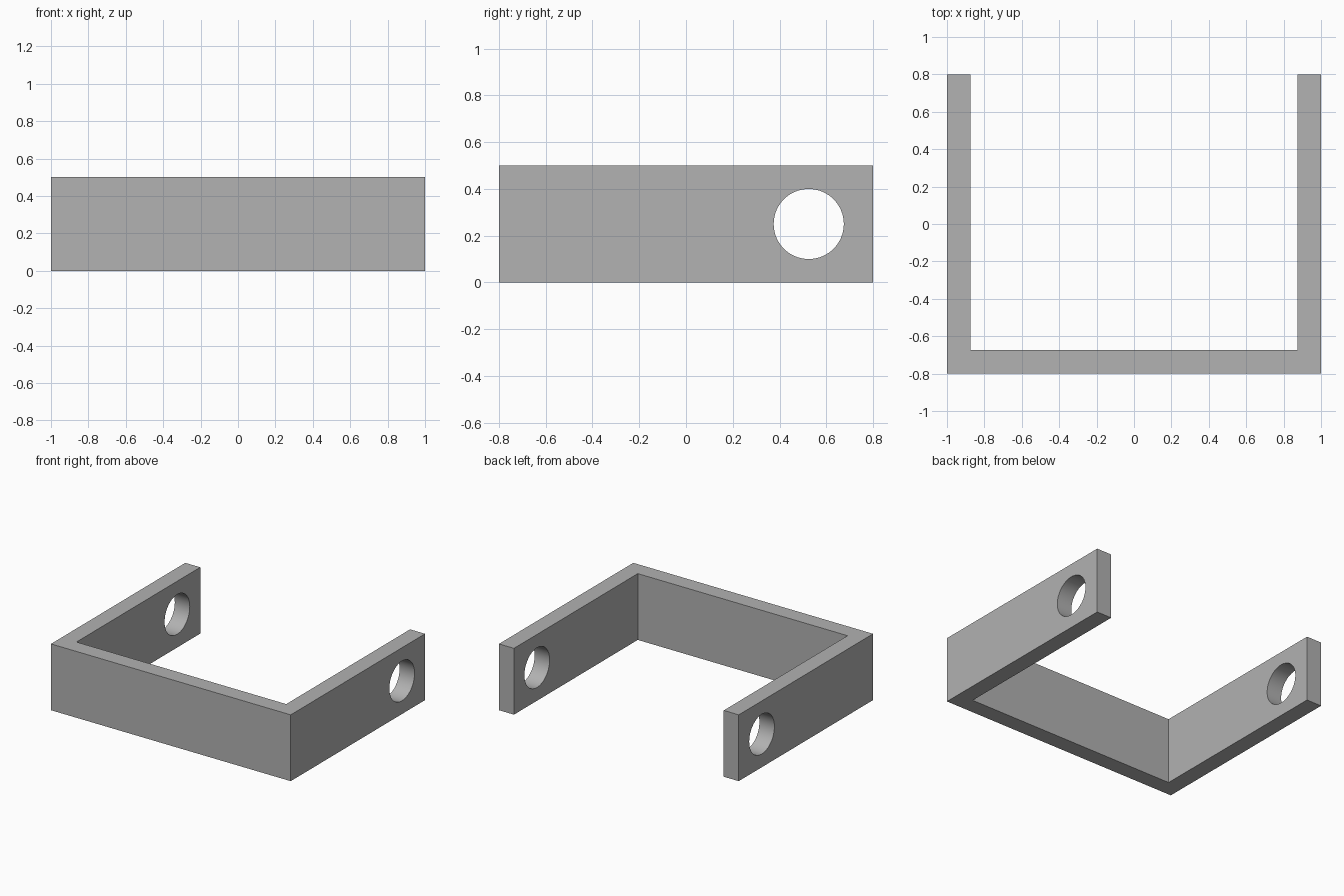
import bpy
import bmesh
import math

cube = bpy.data.objects.get("Cube")
if cube:
    bpy.data.objects.remove(cube, do_unlink=True)

WIDTH, DEPTH, HEIGHT, WALL = 2.0, 1.6, 0.5, 0.125
HOLE_Y, HOLE_RADIUS = 0.525, 0.15

grey = bpy.data.materials.new("plain grey")
grey.use_nodes = True
colour = (0.445, 0.445, 0.445, 1)
grey.diffuse_color = colour
grey.node_tree.nodes["Principled BSDF"].inputs["Base Color"].default_value = colour

# U-shaped bracket: half outline mirrored, then extruded upwards
x, y = WIDTH / 2, DEPTH / 2
half = [(x, -y), (x, y), (x - WALL, y), (x - WALL, -y + WALL)]
outline = half + [(-px, py) for px, py in reversed(half)]
bm = bmesh.new()
base = bm.faces.new([bm.verts.new((px, py, 0)) for px, py in outline])
top = bmesh.ops.extrude_face_region(bm, geom=[base])["geom"]
bmesh.ops.translate(bm, vec=(0, 0, HEIGHT),
                    verts=[v for v in top if isinstance(v, bmesh.types.BMVert)])
bmesh.ops.recalc_face_normals(bm, faces=bm.faces)
mesh = bpy.data.meshes.new("bracket")
bm.to_mesh(mesh)
bm.free()
mesh.materials.append(grey)
bracket = bpy.data.objects.new("bracket", mesh)
bpy.context.collection.objects.link(bracket)

# One long cylinder bores the aligned holes through both arms
bpy.ops.mesh.primitive_cylinder_add(vertices=64, radius=HOLE_RADIUS, depth=WIDTH * 1.2,
                                    location=(0, HOLE_Y, HEIGHT / 2),
                                    rotation=(0, math.pi / 2, 0))
cutter = bpy.context.object
cutter.name = "hole_cutter"
cutter.hide_render = True
cutter.data.materials.append(grey)

bore = bracket.modifiers.new("arm holes", "BOOLEAN")
bore.operation = "DIFFERENCE"
bore.solver = "EXACT"
bore.object = cutter

bpy.ops.object.select_all(action="DESELECT")
bracket.select_set(True)
bpy.context.view_layer.objects.active = bracket
bpy.ops.object.modifier_apply(modifier=bore.name)
bpy.data.objects.remove(cutter, do_unlink=True)

# Smooth hole walls, crisp edges elsewhere
bpy.ops.object.shade_smooth_by_angle(angle=math.radians(30))
